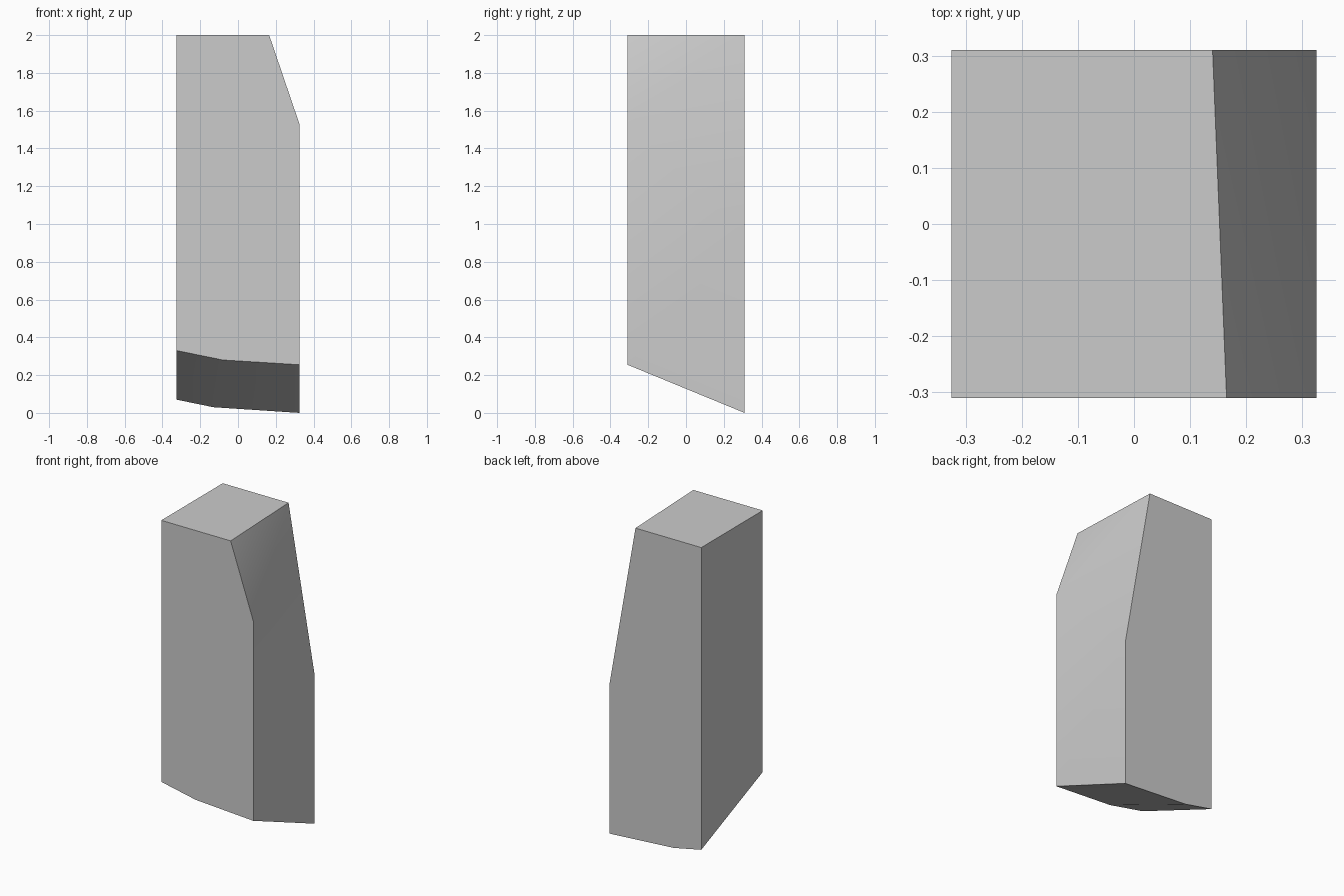
import bpy
import bmesh
import math

cube = bpy.data.objects.get("Cube")
if cube:
    bpy.data.objects.remove(cube, do_unlink=True)

# Plain grey stone
grey = bpy.data.materials.new("stone grey")
grey.use_nodes = True
colour = (0.6, 0.6, 0.6, 1.0)
grey.diffuse_color = colour
bsdf = next(n for n in grey.node_tree.nodes if n.type == 'BSDF_PRINCIPLED')
bsdf.inputs["Base Color"].default_value = colour

# Matching front and back outlines (x, z): bottom edge, right side, bevelled top
W, D = 0.325, 0.31
front = [(-W, 0.33), (-0.08, 0.28), (W, 0.255), (W, 1.53), (0.165, 2.0), (-W, 2.0)]
back = [(-W, 0.07), (-0.13, 0.03), (W, 0.0), (W, 0.945), (0.14, 2.0), (-W, 2.0)]

bm = bmesh.new()
f = [bm.verts.new((x, -D, z)) for x, z in front]
b = [bm.verts.new((x, D, z)) for x, z in back]
bm.faces.new(f)
bm.faces.new(b[::-1])
n = len(f)
for i in range(n):
    j = (i + 1) % n
    if i == 3:
        # Twisted bevel, split along its outward ridge
        bm.faces.new((f[i], b[j], f[j]))
        bm.faces.new((f[i], b[i], b[j]))
    else:
        bm.faces.new((f[i], b[i], b[j], f[j]))
bmesh.ops.recalc_face_normals(bm, faces=bm.faces)

mesh = bpy.data.meshes.new("stone_block")
bm.to_mesh(mesh)
bm.free()
mesh.materials.append(grey)
block = bpy.data.objects.new("stone_block", mesh)
bpy.context.collection.objects.link(block)

# Soft shading across the shallow bends, sharp main edges
bpy.ops.object.select_all(action='DESELECT')
block.select_set(True)
bpy.context.view_layer.objects.active = block
bpy.ops.object.shade_smooth_by_angle(angle=math.radians(30))
